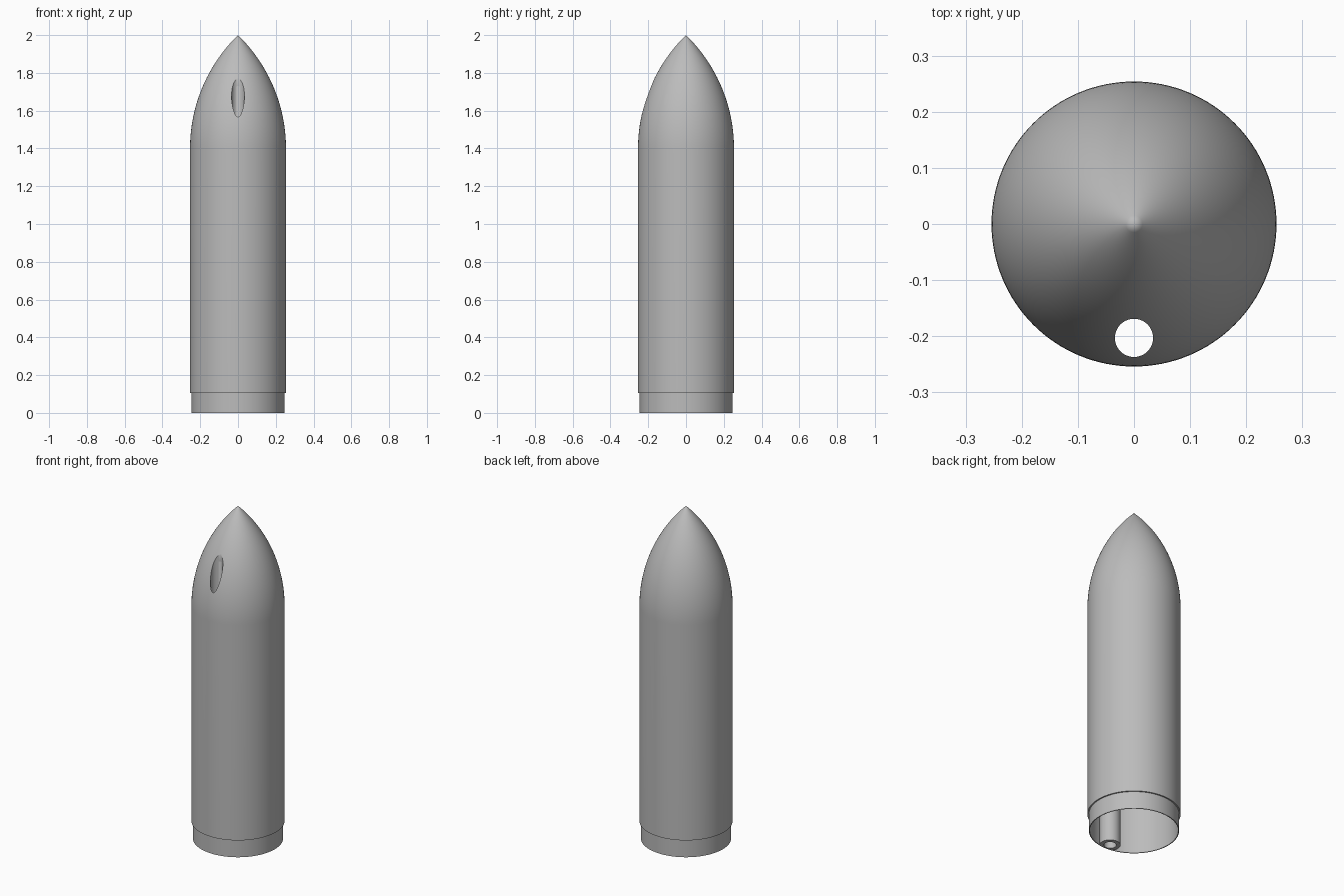
import bpy, bmesh, math

cube = bpy.data.objects.get("Cube")
if cube:
    bpy.data.objects.remove(cube, do_unlink=True)

SEGMENTS = 128
BODY_R, SHOULDER_R, INNER_R = 0.254, 0.246, 0.241
STEP_Z, NOSE_Z, TIP_Z = 0.105, 1.4, 2.0
DUCT_Y, DUCT_R, HOLE_R = -0.203, 0.057, 0.034

grey = bpy.data.materials.new("plain_grey")
grey.use_nodes = True
colour = (0.5, 0.5, 0.5, 1)
grey.diffuse_color = colour
grey.node_tree.nodes["Principled BSDF"].inputs["Base Color"].default_value = colour


def ogive(radius, tip, steps=40):
    """Tangent ogive from the top of the tube to the tip."""
    length = tip - NOSE_Z
    rho = (radius ** 2 + length ** 2) / (2 * radius)
    points = []
    for i in range(steps + 1):
        h = length * i / steps
        points.append((max(0, math.sqrt(rho ** 2 - h ** 2) + radius - rho), NOSE_Z + h))
    points[-1] = (0, tip)
    return points


def lathe(name, profile):
    """Revolve (radius, z) points about the z axis."""
    bm = bmesh.new()
    verts = [bm.verts.new((r, 0, z)) for r, z in profile]
    edges = [bm.edges.new(pair) for pair in zip(verts, verts[1:])]
    bmesh.ops.spin(bm, geom=verts + edges, cent=(0, 0, 0), axis=(0, 0, 1),
                   angle=math.tau, steps=SEGMENTS, use_duplicate=False)
    bmesh.ops.remove_doubles(bm, verts=bm.verts, dist=1e-5)
    bmesh.ops.recalc_face_normals(bm, faces=bm.faces)
    mesh = bpy.data.meshes.new(name)
    bm.to_mesh(mesh)
    bm.free()
    mesh.materials.append(grey)
    obj = bpy.data.objects.new(name, mesh)
    bpy.context.collection.objects.link(obj)
    return obj


def rod(name, radius, bottom, top):
    """Upright solid cylinder on the duct axis."""
    obj = lathe(name, [(0, bottom), (radius, bottom), (radius, top), (0, top)])
    for v in obj.data.vertices:
        v.co.y += DUCT_Y
    return obj


def combine(obj, other, operation):
    mod = obj.modifiers.new("cut", 'BOOLEAN')
    mod.operation, mod.object, mod.solver = operation, other, 'EXACT'
    bpy.context.view_layer.update()
    graph = bpy.context.evaluated_depsgraph_get()
    mesh = bpy.data.meshes.new_from_object(obj.evaluated_get(graph))
    obj.modifiers.clear()
    obj.data = mesh


# Hollow shell: shoulder, tube and pointed nose, open underneath
outer = [(SHOULDER_R, 0), (SHOULDER_R, STEP_Z), (BODY_R, STEP_Z)] + ogive(BODY_R, TIP_Z)
inner = [(INNER_R, 0)] + ogive(INNER_R, TIP_Z - 0.03)
shell = lathe("nose_cone_shell", outer + inner[::-1] + [outer[0]])

# Duct running down inside the wall, trimmed to the curve of the nose
duct = rod("inner_duct", DUCT_R, 0, 1.95)
trim = lathe("duct_trim", [(0, -0.1), (INNER_R + 0.002, -0.1)]
             + ogive(INNER_R + 0.002, TIP_Z - 0.026))
combine(duct, trim, 'INTERSECT')

# Bore through the duct and out of the nose
bore = rod("bore_cutter", HOLE_R, -0.1, 2.1)
for part in (shell, duct):
    combine(part, bore, 'DIFFERENCE')
for helper in (trim, bore):
    bpy.data.objects.remove(helper, do_unlink=True)

# Smooth curved walls, crisp rims
for part in (shell, duct):
    bpy.ops.object.select_all(action='DESELECT')
    part.select_set(True)
    bpy.context.view_layer.objects.active = part
    bpy.ops.object.shade_smooth_by_angle(angle=math.radians(30))
